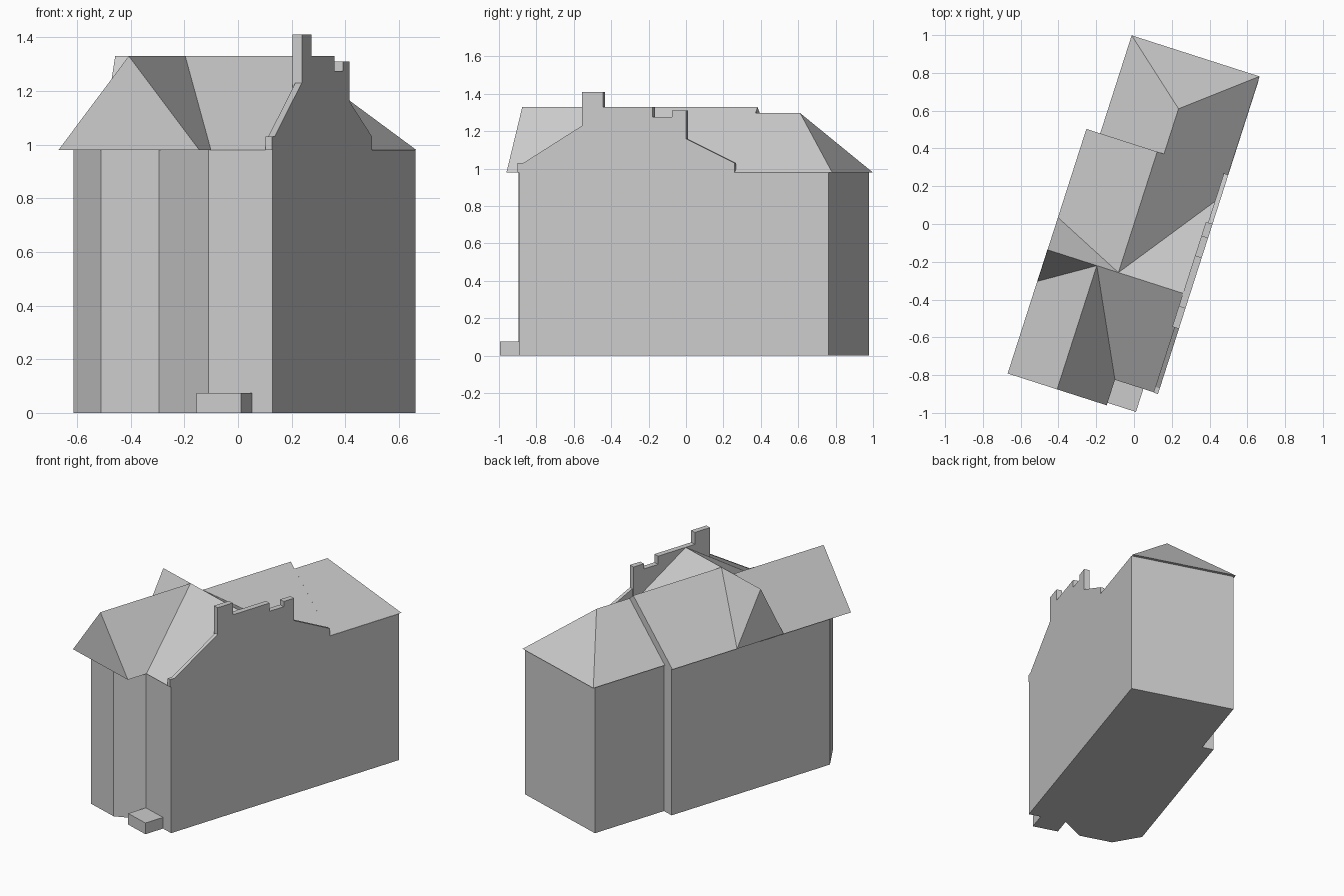
import bpy, bmesh, math
from mathutils import Matrix

if "Cube" in bpy.data.objects:
    bpy.data.objects.remove(bpy.data.objects["Cube"])

# The house is drawn in its own axes (a = across, b = along), then turned in plan
TURN = Matrix.Rotation(math.radians(-17.8), 4, 'Z')
EAVE, RIDGE = 0.98, 1.33


def make_object(name, bm):
    bmesh.ops.recalc_face_normals(bm, faces=bm.faces[:])
    bm.transform(TURN)
    mesh = bpy.data.meshes.new(name)
    bm.to_mesh(mesh)
    bm.free()
    ob = bpy.data.objects.new(name, mesh)
    bpy.context.collection.objects.link(ob)
    return ob


def extrude(name, points, offset):
    """Extrude a flat 3D outline by an offset vector."""
    bm = bmesh.new()
    face = bm.faces.new([bm.verts.new(p) for p in points])
    res = bmesh.ops.extrude_face_region(bm, geom=[face], use_keep_orig=True)
    moved = [g for g in res['geom'] if isinstance(g, bmesh.types.BMVert)]
    bmesh.ops.translate(bm, verts=moved, vec=offset)
    return make_object(name, bm)


def plan_block(name, plan, height):
    return extrude(name, [(a, b, 0) for a, b in plan], (0, 0, height))


def roof_along(name, left, ridge, right, start, end, top=RIDGE, hip=0.0):
    """Pitched roof with its ridge along b; hip pulls in the far ridge end."""
    ob_pts = [(left, EAVE), (right, EAVE), (ridge, top)]
    bm = bmesh.new()
    near = [bm.verts.new((a, start, z)) for a, z in ob_pts]
    far = [bm.verts.new((a, end - (hip if z > EAVE else 0), z)) for a, z in ob_pts]
    bm.faces.new(near)
    bm.faces.new(far)
    for i in range(3):
        j = (i + 1) % 3
        bm.faces.new((near[i], near[j], far[j], far[i]))
    return make_object(name, bm)


def roof_across(name, front, ridge, back, a0, a1):
    """Pitched roof with its ridge along a."""
    pts = [(a0, front, EAVE), (a0, back, EAVE), (a0, ridge, RIDGE)]
    return extrude(name, pts, (a1 - a0, 0, 0))


def side_slab(name, profile, outer, thick):
    """Slab on the right side, its profile given in world (y, z)."""
    s, c = math.sin(math.radians(17.8)), math.cos(math.radians(17.8))
    pts = [(outer, (y + s * outer) / c, z) for y, z in profile]
    return extrude(name, pts, (-thick, 0, 0))


# Walls with the front bay and the narrower rear wing
plan_block("walls", [(.396, -.81), (.396, .928), (-.308, .928), (-.308, .402),
                     (-.385, .402), (-.385, -.805), (-.233, -.942),
                     (-.007, -.942), (.145, -.81)], EAVE)

# Door step
plan_block("door_step", [(.141, -.944), (.314, -.944), (.314, -.81), (.141, -.81)], .075)

# Roofs running front to back
roof_along("main_roof", -.394, 0, .394, -.27, .402)
roof_along("rear_roof", -.317, .038, .394, .402, .947, top=1.297, hip=.294)
roof_along("bay_roof", -.395, -.12, .156, -.958, -.27)

# Roofs running side to side
roof_across("cross_roof_front", -.816, -.27, -.27, -.12, .372)
roof_across("cross_roof_back", -.27, -.27, .276, 0, .372)
roof_across("side_gable_roof", -.446, -.27, -.09, -.394, -.002)

# Stepped side parapet with chimney
side_slab("parapet", [(-.90, .98), (-.90, 1.03), (-.87, 1.03), (-.555, 1.23),
                      (-.445, 1.23), (0, 1.16), (.26, 1.03), (.26, .98)],
          .396, .025)
side_slab("chimney_wall", [(-.555, 1.15), (-.555, 1.41), (-.445, 1.41), (-.445, 1.33),
                           (-.178, 1.33), (-.178, 1.275), (-.075, 1.275),
                           (-.075, 1.31), (0, 1.31), (0, 1.1)],
          .396, .037)
